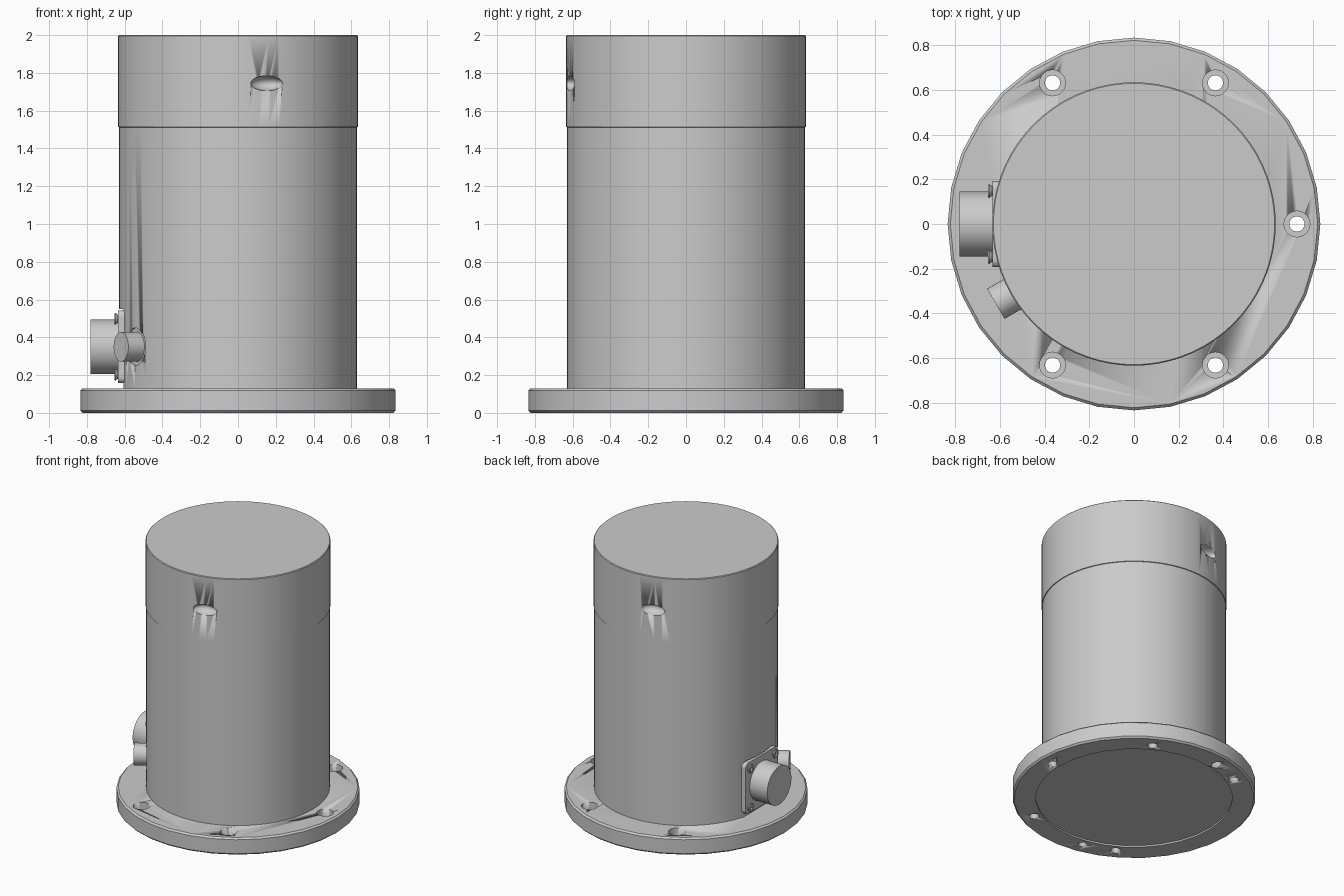
import bpy, bmesh
from math import sin, cos, pi, radians
from mathutils import Matrix, Vector

if "Cube" in bpy.data.objects:
    bpy.data.objects.remove(bpy.data.objects["Cube"])


def finish(name, bm, smooth=True):
    bmesh.ops.recalc_face_normals(bm, faces=bm.faces)
    me = bpy.data.meshes.new(name)
    bm.to_mesh(me)
    bm.free()
    ob = bpy.data.objects.new(name, me)
    bpy.context.collection.objects.link(ob)
    if smooth:
        bpy.ops.object.select_all(action='DESELECT')
        ob.select_set(True)
        bpy.context.view_layer.objects.active = ob
        bpy.ops.object.shade_smooth_by_angle(angle=radians(30))
    return ob


def lathe(name, profile, n, matrix=Matrix(), smooth=True):
    """Closed solid of revolution about local z; end rings are capped."""
    bm = bmesh.new()
    rings = [[bm.verts.new((r * cos(2 * pi * i / n), r * sin(2 * pi * i / n), z))
              for i in range(n)] for r, z in profile]
    for a, b in zip(rings, rings[1:]):
        for i in range(n):
            j = (i + 1) % n
            bm.faces.new((a[i], a[j], b[j], b[i]))
    bm.faces.new(rings[0])
    bm.faces.new(rings[-1])
    bm.transform(matrix)
    return finish(name, bm, smooth)


def box(name, lo, hi):
    bm = bmesh.new()
    bmesh.ops.create_cube(bm, size=1)
    lo, hi = Vector(lo), Vector(hi)
    bm.transform(Matrix.Translation((lo + hi) / 2) @ Matrix.Diagonal((hi - lo).to_4d()))
    return finish(name, bm, False)


def cut(target, cutter):
    cutter.hide_render = True
    mod = target.modifiers.new("cut", 'BOOLEAN')
    mod.operation = 'DIFFERENCE'
    mod.solver = 'EXACT'
    mod.object = cutter
    # boolean first, before the smoothing flags are rebuilt
    bpy.context.view_layer.objects.active = target
    bpy.ops.object.modifier_apply(modifier=mod.name)
    bpy.data.objects.remove(cutter)


def outward(azimuth, z):
    """Local z points radially out of the body at the given azimuth and height."""
    return (Matrix.Translation((0, 0, z)) @ Matrix.Rotation(radians(azimuth), 4, 'Z')
            @ Matrix.Rotation(pi / 2, 4, 'Y'))


# Mounting flange, with a shallow recess underneath
flange = lathe("mounting_flange", [(0.675, 0.012), (0.675, 0), (0.823, 0), (0.835, 0.012),
                                   (0.835, 0.118), (0.823, 0.13)], 32)

# Five counterbored bolt holes
for az in (0, 60, 120, 240, 300):
    m = Matrix.Translation((0.73 * cos(radians(az)), 0.73 * sin(radians(az)), 0))
    cut(flange, lathe("bolt_cutter", [(0.034, -0.05), (0.034, 0.06), (0.058, 0.06),
                                      (0.058, 0.2)], 24, m))

# Blind dowel hole and dowel slot in the underside
cut(flange, lathe("dowel_cutter", [(0.03, -0.05), (0.03, 0.08)], 20,
                  Matrix.Translation((-0.14, -0.715, 0))))
cut(flange, lathe("slot_cutter", [(0.03, -0.05), (0.03, 0.08)], 20,
                  Matrix.Translation((-0.14, 0.715, 0)) @ Matrix.Diagonal((1, 1.5, 1, 1))))

# Housing tube and cap
housing = lathe("housing_tube", [(0.63, 0.12), (0.63, 1.512)], 72)
cap = lathe("housing_cap", [(0.622, 1.503), (0.622, 1.51), (0.635, 1.514),
                            (0.635, 1.995), (0.63, 2.0)], 72)

# Two oval tool sockets on opposite sides of the cap
for az in (-76, 104):
    bm = bmesh.new()
    bmesh.ops.create_uvsphere(bm, u_segments=32, v_segments=16, radius=1)
    bm.transform(outward(az, 1.745) @ Matrix.Translation((0, 0, 0.635))
                 @ Matrix.Diagonal((0.04, 0.087, 0.06, 1)))
    cut(cap, finish("socket_cutter", bm))

# Flat seat for the main connector and spot face for the small port
cut(housing, box("seat_cutter", (-0.8, -0.2, 0.1), (-0.605, 0.2, 0.55)))
cut(housing, lathe("spot_cutter", [(0.1, 0.617), (0.1, 0.8)], 32, outward(210, 0.35)))

# Main connector: square plate with rounded corners
plate = box("connector_plate", (-0.635, -0.192, 0.158), (-0.6, 0.192, 0.542))
bm = bmesh.new()
bm.from_mesh(plate.data)
edges = [e for e in bm.edges if abs(e.verts[0].co.x - e.verts[1].co.x) > 0.01]
bmesh.ops.bevel(bm, geom=edges, offset=0.03, segments=4, profile=0.5, affect='EDGES')
bm.to_mesh(plate.data)
bm.free()

# Connector barrel
lathe("connector_barrel", [(0.145, 0.62), (0.145, 0.782)], 32, outward(180, 0.35))

# Corner screws with hex sockets
for sy in (-1, 1):
    for sz in (-1, 1):
        m = Matrix.Translation((0, sy * 0.148, 0)) @ outward(180, 0.35 + sz * 0.148)
        screw = lathe("connector_screw", [(0.022, 0.62), (0.022, 0.637), (0.031, 0.648),
                                          (0.028, 0.654)], 20, m)
        cut(screw, lathe("hex_cutter", [(0.015, 0.64), (0.015, 0.7)], 6, m, False))

# Small side port
lathe("small_port", [(0.078, 0.59), (0.078, 0.715)], 32, outward(210, 0.35))
